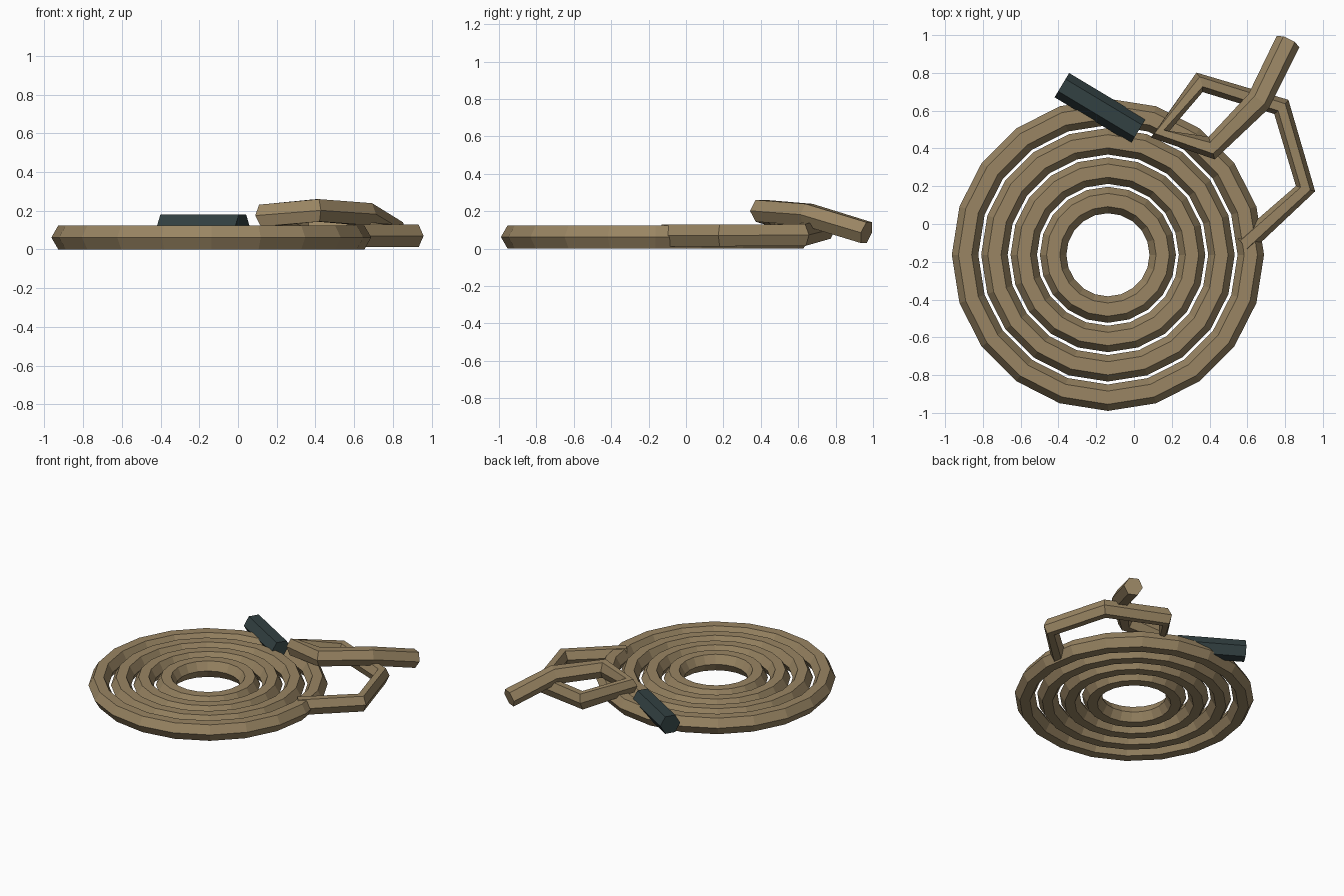
import bpy, bmesh, math
from mathutils import Vector

cube = bpy.data.objects.get("Cube")
if cube:
    bpy.data.objects.remove(cube, do_unlink=True)


def material(name, color):
    m = bpy.data.materials.new(name)
    m.use_nodes = True
    m.diffuse_color = (*color, 1)
    m.node_tree.nodes["Principled BSDF"].inputs["Base Color"].default_value = (*color, 1)
    return m


rope_tan = material("rope tan", (0.32, 0.235, 0.125))
dark_teal = material("dark teal", (0.032, 0.052, 0.054))


def sweep(name, path, widths, half_height, mat, closed=False):
    """Sweep a flat-topped six-sided section along a path."""
    path = [Vector(p) for p in path]
    n = len(path)
    bm = bmesh.new()
    rings = []
    for i, p in enumerate(path):
        before = path[i - 1] if closed or i else p
        after = path[(i + 1) % n] if closed or i < n - 1 else p
        tangent = Vector()
        for step in (p - before, after - p):
            if step.length > 0:
                tangent += step.normalized()
        tangent.normalize()
        side = tangent.cross(Vector((0, 0, 1))).normalized()
        up = side.cross(tangent)
        ring = []
        for k in range(6):
            a = k * math.pi / 3
            offset = side * math.cos(a) * widths[i] + up * math.sin(a) * half_height / math.sin(math.pi / 3)
            ring.append(bm.verts.new(p + offset))
        rings.append(ring)
    for i in range(n if closed else n - 1):
        a, b = rings[i], rings[(i + 1) % n]
        for k in range(6):
            j = (k + 1) % 6
            bm.faces.new((a[k], a[j], b[j], b[k]))
    if not closed:
        bm.faces.new(rings[0])
        bm.faces.new(rings[-1])
    bmesh.ops.recalc_face_normals(bm, faces=bm.faces)
    mesh = bpy.data.meshes.new(name)
    bm.to_mesh(mesh)
    bm.free()
    mesh.materials.append(mat)
    obj = bpy.data.objects.new(name, mesh)
    bpy.context.collection.objects.link(obj)
    return obj


# Flat concentric coils
SEGMENTS = 20
for c in range(4):
    radius = 0.29 + 0.1555 * c
    circle = []
    for i in range(SEGMENTS):
        a = math.tau * i / SEGMENTS
        circle.append((-0.138 + radius * math.cos(a), -0.163 + radius * math.sin(a), 0.062))
    sweep(f"coil_{c + 1}", circle, [0.07] * SEGMENTS, 0.061, rope_tan, closed=True)

# Loose end that loops over itself
loose_path = [
    (0.58, -0.11, 0.07), (0.908, 0.187, 0.07), (0.78, 0.62, 0.073),
    (0.347, 0.75, 0.11), (0.138, 0.475, 0.175), (0.412, 0.402, 0.202),
    (0.66, 0.65, 0.182), (0.815, 0.965, 0.085),
]
sweep("loose_rope_end", loose_path,
      [0.054, 0.053, 0.053, 0.054, 0.052, 0.062, 0.066, 0.067], 0.058, rope_tan)

# Dark grip lying on the outer coil
sweep("dark_grip", [(-0.382, 0.735, 0.115), (0.023, 0.492, 0.115)], [0.075] * 2, 0.065, dark_teal)
